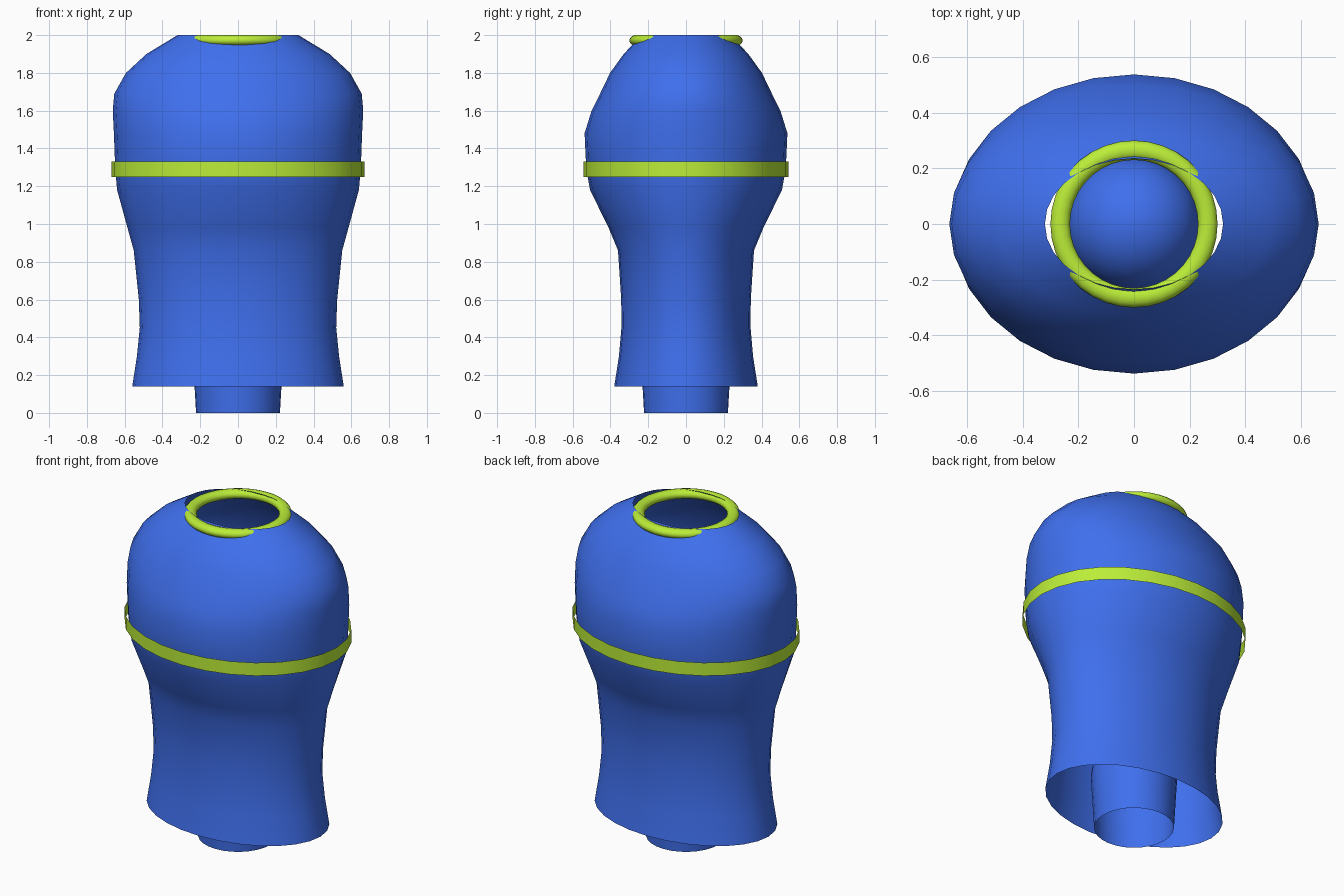
import bpy, bmesh, math

if "Cube" in bpy.data.objects:
    bpy.data.objects.remove(bpy.data.objects["Cube"])

SEG = 28


def material(name, color):
    m = bpy.data.materials.new(name)
    m.diffuse_color = color
    m.use_nodes = True
    m.node_tree.nodes["Principled BSDF"].inputs["Base Color"].default_value = m.diffuse_color
    return m


blue = material("blue", (0.05, 0.16, 0.85, 1))
lime = material("lime", (0.50, 0.85, 0.04, 1))


def loft(name, rings, mat, close_top=False):
    """Skin a stack of ellipses given as (z, x radius, y radius)."""
    bm = bmesh.new()
    loops = [[bm.verts.new((rx * math.cos(2 * math.pi * i / SEG),
                            ry * math.sin(2 * math.pi * i / SEG), z))
              for i in range(SEG)] for z, rx, ry in rings]
    for a, b in zip(loops, loops[1:]):
        for i in range(SEG):
            j = (i + 1) % SEG
            bm.faces.new((a[i], a[j], b[j], b[i]))
    if close_top:
        bm.faces.new(loops[-1])
    return finish(name, bm, mat)


def finish(name, bm, mat):
    me = bpy.data.meshes.new(name)
    bm.to_mesh(me)
    bm.free()
    me.materials.append(mat)
    ob = bpy.data.objects.new(name, me)
    bpy.context.collection.objects.link(ob)
    bpy.context.view_layer.objects.active = ob
    ob.select_set(True)
    bpy.ops.object.shade_smooth_by_angle(angle=math.radians(40))
    ob.select_set(False)
    return ob


# Torso shell, open at the hem and the neck
loft("torso_shell", [
    (0.14, 0.56, 0.38), (0.30, 0.535, 0.355), (0.45, 0.52, 0.342),
    (0.60, 0.525, 0.343), (0.86, 0.552, 0.36), (0.98, 0.585, 0.41),
    (1.18, 0.64, 0.508), (1.29, 0.65, 0.528), (1.48, 0.657, 0.537),
    (1.60, 0.663, 0.50), (1.69, 0.655, 0.455), (1.80, 0.593, 0.402),
    (1.90, 0.485, 0.33), (2.00, 0.32, 0.235)], blue)

# Chest band, a thin strip standing just off the shell
loft("chest_band", [(1.25, 0.67, 0.543), (1.33, 0.67, 0.543)], lime)

# Waist post with a domed top inside the shell
post = [(0.0, 0.222, 0.222), (0.14, 0.23, 0.23), (0.32, 0.24, 0.24)]
for k in range(1, 7):
    a = math.radians(14 * k)
    r = 0.24 * math.cos(a)
    post.append((0.32 + 0.24 * math.sin(a), r, r))
loft("waist_post", post, blue, close_top=True)

# Neck ring, slightly flattened, partly sunk in the shell
bpy.ops.mesh.primitive_torus_add(major_radius=0.265, minor_radius=0.035,
                                 major_segments=36, minor_segments=14,
                                 location=(0, 0, 1.972))
ring = bpy.context.object
ring.name = "neck_ring"
ring.scale.z = 0.8
ring.data.materials.append(lime)
bpy.ops.object.shade_smooth_by_angle(angle=math.radians(40))
